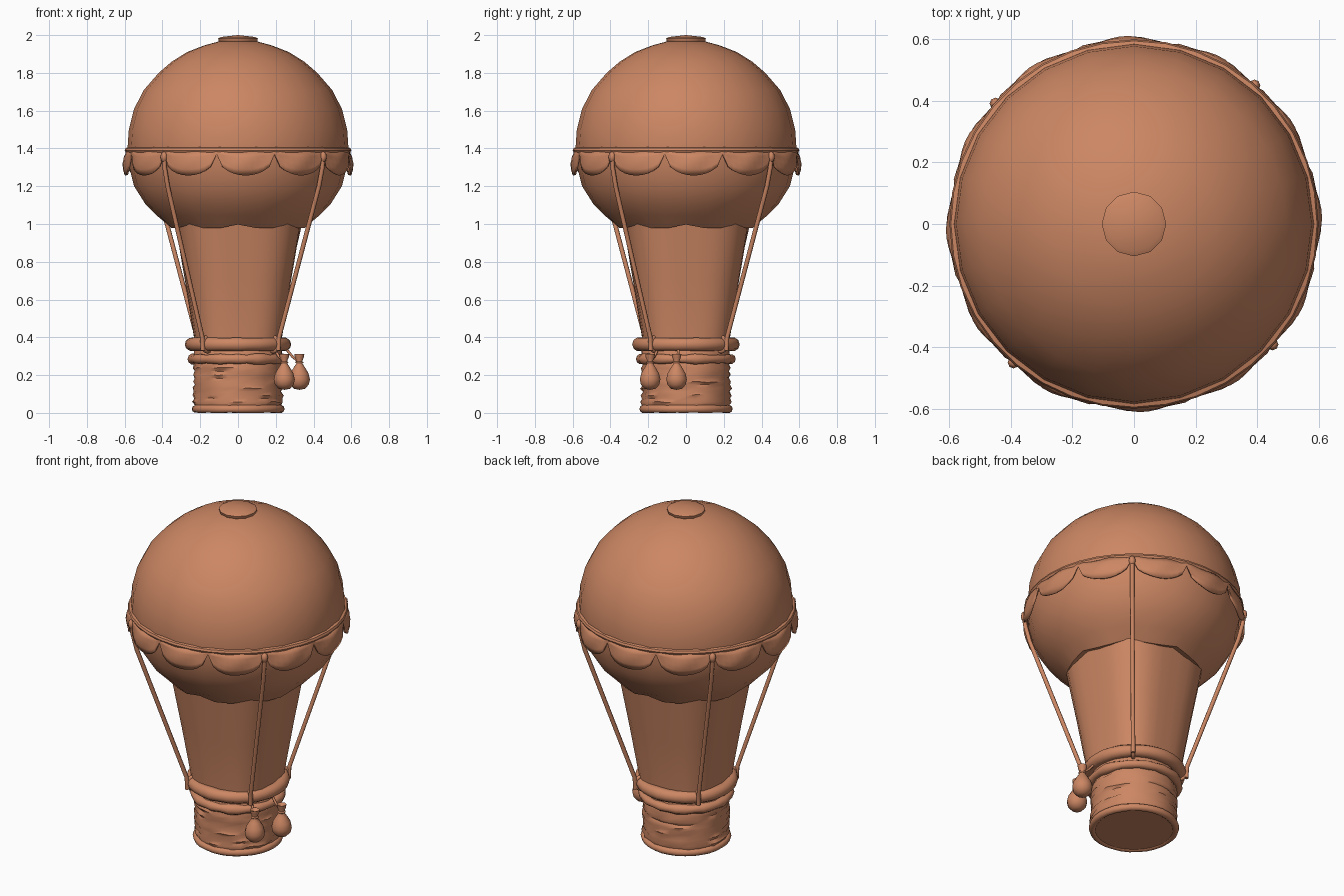
import bpy, bmesh, math, random
from math import sin, cos, pi, radians
from mathutils import Vector, Matrix

random.seed(4)
cube = bpy.data.objects.get("Cube")
if cube:
    bpy.data.objects.remove(cube, do_unlink=True)

clay = bpy.data.materials.new("terracotta_clay")
clay.use_nodes = True
color = (0.60, 0.24, 0.125, 1)
clay.diffuse_color = color
clay.node_tree.nodes["Principled BSDF"].inputs["Base Color"].default_value = color

ROPE_ANGLES = [radians(-41 + 90 * i) for i in range(4)]


def finish(name, bm, sharp=40):
    bmesh.ops.recalc_face_normals(bm, faces=bm.faces)
    mesh = bpy.data.meshes.new(name)
    bm.to_mesh(mesh)
    bm.free()
    obj = bpy.data.objects.new(name, mesh)
    bpy.context.collection.objects.link(obj)
    mesh.materials.append(clay)
    bpy.ops.object.select_all(action='DESELECT')
    obj.select_set(True)
    bpy.context.view_layer.objects.active = obj
    bpy.ops.object.shade_smooth_by_angle(angle=radians(sharp))
    return obj


def revolve(name, profile, seg=24, warp=None, center=(0, 0), sharp=40):
    """Spin (radius, height) points round z; warp may shift each point."""
    bm = bmesh.new()
    rings = []
    for r, z in profile:
        if r == 0:
            rings.append([bm.verts.new((*center, z))] * seg)
            continue
        ring = []
        for i in range(seg):
            a = 2 * pi * i / seg
            rr, zz = warp(r, z, a) if warp else (r, z)
            ring.append(bm.verts.new((center[0] + rr * cos(a), center[1] + rr * sin(a), zz)))
        rings.append(ring)
    for low, high in zip(rings, rings[1:]):
        for i in range(seg):
            j = (i + 1) % seg
            corners = list(dict.fromkeys((low[i], low[j], high[j], high[i])))
            bm.faces.new(corners)
    return finish(name, bm, sharp)


def torus(name, major, minor, matrix, seg=32, sides=10, wobble=0.0):
    bm = bmesh.new()
    grid = []
    for i in range(seg):
        a = 2 * pi * i / seg
        m = minor * (1 + random.uniform(-wobble, wobble))
        grid.append([bm.verts.new(matrix @ Vector((
            (major + m * cos(b)) * cos(a), (major + m * cos(b)) * sin(a), m * sin(b))))
            for b in (2 * pi * k / sides for k in range(sides))])
    for i in range(seg):
        for k in range(sides):
            n, l = (i + 1) % seg, (k + 1) % sides
            bm.faces.new((grid[i][k], grid[n][k], grid[n][l], grid[i][l]))
    return finish(name, bm, 80)


def tube(name, points, radius):
    curve = bpy.data.curves.new(name, 'CURVE')
    curve.dimensions = '3D'
    curve.bevel_depth = radius
    curve.bevel_resolution = 2
    curve.use_fill_caps = True
    spline = curve.splines.new('POLY')
    spline.points.add(len(points) - 1)
    for p, co in zip(spline.points, points):
        p.co = (*co, 1)
    obj = bpy.data.objects.new(name, curve)
    bpy.context.collection.objects.link(obj)
    curve.materials.append(clay)
    bpy.ops.object.select_all(action='DESELECT')
    obj.select_set(True)
    bpy.context.view_layer.objects.active = obj
    bpy.ops.object.convert(target='MESH')
    bpy.ops.object.shade_smooth_by_angle(angle=radians(60))


def polar(r, a, z):
    return Vector((r * cos(a), r * sin(a), z))


# Envelope with a softly waved lower lip
def lip_wave(r, z, a):
    return r, z + (0.012 * cos(8 * a) if z < 1.02 else 0)


revolve("envelope", [(0.31, 1.0), (0.365, 0.985), (0.43, 1.045), (0.49, 1.105), (0.55, 1.2),
                     (0.575, 1.3), (0.585, 1.4), (0.578, 1.5), (0.55, 1.61), (0.498, 1.71),
                     (0.42, 1.8), (0.35, 1.86), (0.27, 1.91), (0.18, 1.945), (0.1, 1.967),
                     (0, 1.972)], 24, lip_wave, sharp=50)

# Crown cap
revolve("crown_cap", [(0.085, 1.95), (0.102, 1.966), (0.105, 1.982), (0.09, 1.99),
                      (0, 2.0)], 12)


# Skirt, drawn in between the four ropes
def pull_in(r, z, a):
    return r * (1 + 0.06 * cos(4 * (a - ROPE_ANGLES[0]))), z


revolve("skirt", [(0.24, 0.33), (0.245, 0.4), (0.295, 0.7), (0.352, 1.02)], 32, pull_in)

# Band round the widest part
revolve("band", [(0.575, 1.375), (0.594, 1.378), (0.6, 1.39), (0.595, 1.402), (0.575, 1.408)], 36)


# Scalloped valance of twelve swags
def valance(swags=12, steps=10, rows=5):
    bm = bmesh.new()
    columns = []
    for i in range(swags * steps):
        t = 2 * (i % steps) / steps - 1
        a = ROPE_ANGLES[0] + 2 * pi * i / (swags * steps)
        drop = 0.015 + 0.112 * math.sqrt(max(0, 1 - t * t))
        column = []
        for k in range(rows):
            v = k / (rows - 1)
            puff = 0.012 * sin(pi * v) * (1 - t * t) + 0.004 * sin(5 * t + 4 * v)
            column.append(bm.verts.new(polar(0.587 + 0.008 * v + puff, a, 1.385 - drop * v)))
        columns.append(column)
    for i, left in enumerate(columns):
        right = columns[(i + 1) % len(columns)]
        for k in range(rows - 1):
            bm.faces.new((left[k], right[k], right[k + 1], left[k + 1]))
    obj = finish("scalloped_valance", bm, 60)
    solid = obj.modifiers.new("cloth_thickness", 'SOLIDIFY')
    solid.thickness = 0.01
    solid.offset = 0


valance()


# Basket: uneven woven wall, collar, rim and foot
def weave(r, z, a):
    return r + random.uniform(-0.005, 0.005), z + random.uniform(-0.004, 0.004) * (z > 0.03)


wall = [(0, 0.006), (0.225, 0.006)]
for row in range(13):
    wall.append((0.233 + (0.006 if row % 2 else -0.003), 0.04 + 0.018 * row))
wall += [(0.235, 0.33), (0.21, 0.36), (0, 0.36)]
revolve("basket_wall", wall, 28, weave, sharp=60)
torus("basket_foot", 0.225, 0.021, Matrix.Translation((0, 0, 0.021)), wobble=0.06)
torus("basket_collar", 0.237, 0.026, Matrix.Translation((0, 0, 0.285)), wobble=0.2)
torus("basket_rim", 0.247, 0.036, Matrix.Translation((0, 0, 0.363)), wobble=0.06)

# Ropes, with a lashing round the rim and a knot at the band
for n, a in enumerate(ROPE_ANGLES, 1):
    tube(f"rope_{n}", [polar(0.6, a, 1.375), polar(0.592, a, 1.3), polar(0.568, a, 1.2),
                       polar(0.288, a, 0.4), polar(0.284, a, 0.33)], 0.012)
    lash = Matrix.Translation(polar(0.247, a, 0.363)) @ Matrix.Rotation(a, 4, 'Z') \
        @ Matrix.Rotation(pi / 2, 4, 'X')
    torus(f"rope_lashing_{n}", 0.038, 0.011, lash, 16, 8)
    p = polar(0.597, a, 0)
    revolve(f"rope_knot_{n}", [(0, 1.325), (0.015, 1.335), (0.019, 1.355), (0.015, 1.375),
                               (0, 1.385)], 8, center=(p.x, p.y), sharp=80)

# Sandbags tied below the rim
BAG = [(0, 0.122), (0.03, 0.128), (0.05, 0.15), (0.056, 0.178), (0.048, 0.21), (0.03, 0.24),
       (0.016, 0.262), (0.015, 0.274), (0.024, 0.295), (0.026, 0.312), (0.012, 0.306), (0, 0.29)]
for n, (x, y) in enumerate([(0.245, -0.19), (0.325, -0.05)], 1):
    revolve(f"sandbag_{n}", BAG, 14, center=(x, y), sharp=70)
    torus(f"sandbag_tie_{n}", 0.016, 0.006, Matrix.Translation((x, y, 0.268)), 12, 6)
    tube(f"sandbag_cord_{n}", [Vector((x, y, 0.268)), Vector((x * 0.88, y * 0.88, 0.3)),
                               Vector((x * 0.78, y * 0.78, 0.34))], 0.007)
